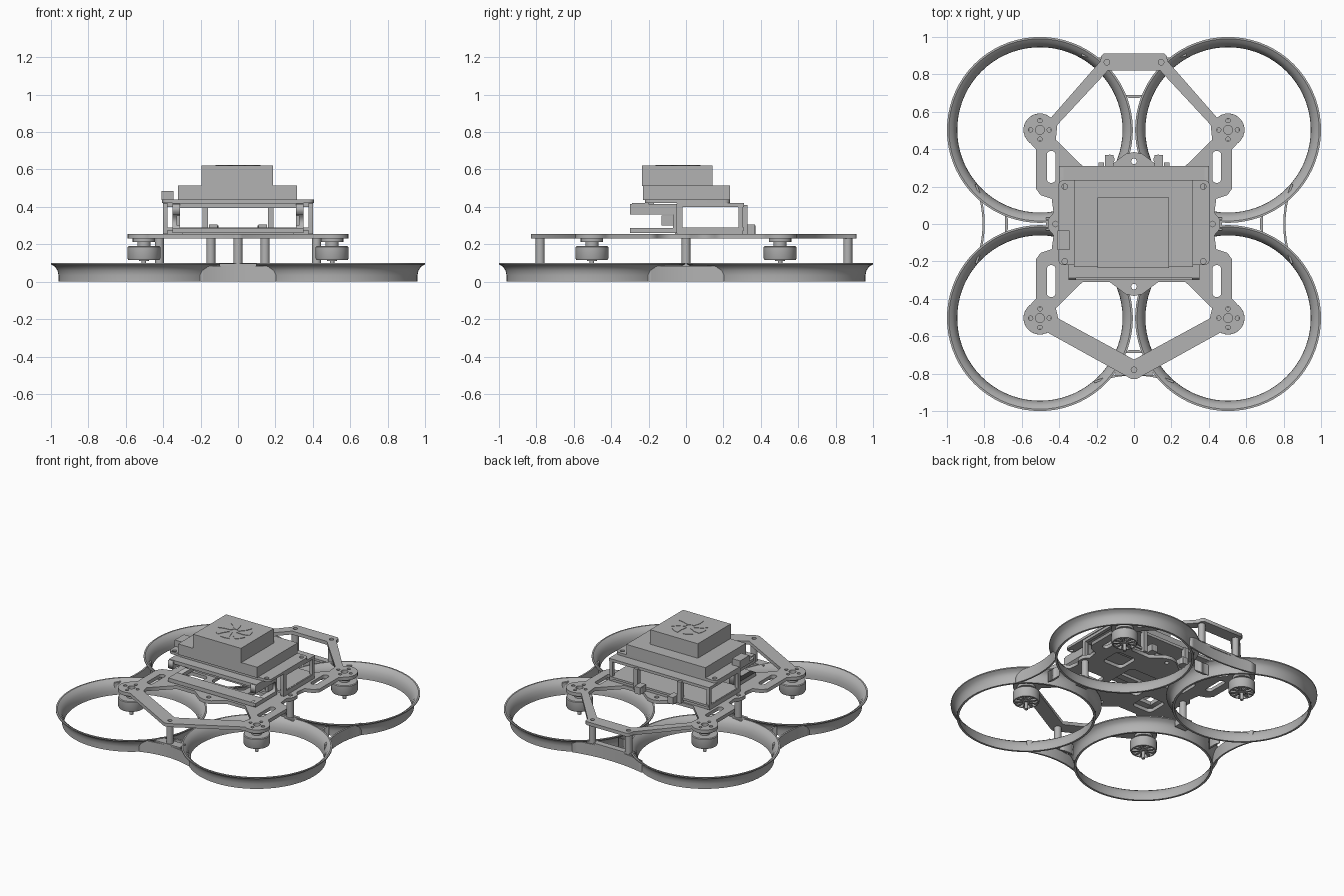
import bpy, bmesh, math
from mathutils import Matrix, Vector

old = bpy.data.objects.get("Cube")
if old:
    bpy.data.objects.remove(old, do_unlink=True)

grey = bpy.data.materials.new("matte grey")
grey.diffuse_color = (0.45, 0.45, 0.45, 1)
grey.use_nodes = True
for node in grey.node_tree.nodes:
    if node.type == 'BSDF_PRINCIPLED':
        node.inputs["Base Color"].default_value = (0.45, 0.45, 0.45, 1)
        node.inputs["Roughness"].default_value = 0.6

M = 0.503       # motor and duct centre offset
CORNERS = [(sx * M, sy * M) for sx in (-1, 1) for sy in (-1, 1)]


def add(name, mesh, smooth=False):
    obj = bpy.data.objects.new(name, mesh)
    bpy.context.scene.collection.objects.link(obj)
    mesh.materials.clear()
    mesh.materials.append(grey)
    if smooth:
        bpy.ops.object.select_all(action='DESELECT')
        obj.select_set(True)
        bpy.context.view_layer.objects.active = obj
        bpy.ops.object.shade_smooth_by_angle(angle=math.radians(35))
    return obj


def box(name, x0, x1, y0, y1, z0, z1):
    bm = bmesh.new()
    bmesh.ops.create_cube(bm, size=1)
    for v in bm.verts:
        v.co = Vector(((x0 + x1) / 2 + v.co.x * (x1 - x0),
                       (y0 + y1) / 2 + v.co.y * (y1 - y0),
                       (z0 + z1) / 2 + v.co.z * (z1 - z0)))
    mesh = bpy.data.meshes.new(name)
    bm.to_mesh(mesh)
    bm.free()
    return add(name, mesh)


def pair(name, x0, x1, *rest):
    box(name + "_left", x0, x1, *rest)
    box(name + "_right", -x1, -x0, *rest)


def lathe(name, profile, x, y, steps=32, closed=True):
    """Spin a closed (radius, z) profile around a vertical axis."""
    bm = bmesh.new()
    rows = [[bm.verts.new((x + r * math.cos(t), y + r * math.sin(t), z)) for r, z in profile]
            for t in (2 * math.pi * i / steps for i in range(steps))]
    n = len(profile)
    for i in range(steps):
        a, b = rows[i], rows[(i + 1) % steps]
        for j in range(n if closed else n - 1):
            k = (j + 1) % n
            bm.faces.new((a[j], b[j], b[k], a[k]))
    if not closed:
        bm.faces.new([r[0] for r in rows])
        bm.faces.new([r[-1] for r in rows])
    bmesh.ops.recalc_face_normals(bm, faces=bm.faces)
    mesh = bpy.data.meshes.new(name)
    bm.to_mesh(mesh)
    bm.free()
    return add(name, mesh, True)


def rod(name, x, y, r, z0, z1, steps=20):
    return lathe(name, [(r, z0), (r, z1)], x, y, steps, False)


def arc(cx, cy, r, a0, a1, n=12):
    return [(cx + r * math.cos(math.radians(a0 + (a1 - a0) * i / n)),
             cy + r * math.sin(math.radians(a0 + (a1 - a0) * i / n))) for i in range(n + 1)]


def circle(cx, cy, r, n=16):
    return arc(cx, cy, r, 0, 360, n)[:-1]


def rounded(x0, x1, y0, y1, r):
    return (arc(x1 - r, y1 - r, r, 0, 90, 5) + arc(x0 + r, y1 - r, r, 90, 180, 5)
            + arc(x0 + r, y0 + r, r, 180, 270, 5) + arc(x1 - r, y0 + r, r, 270, 360, 5))


def mirror(pts):
    return pts + [(-x, y) for x, y in reversed(pts) if x > 1e-4]


def plate(name, loops, z0, z1, matrix=None):
    """Extrude a flat outline (first loop) with holes (other loops)."""
    curve = bpy.data.curves.new(name, 'CURVE')
    curve.dimensions = '2D'
    curve.fill_mode = 'BOTH'
    curve.extrude = (z1 - z0) / 2
    for loop in loops:
        s = curve.splines.new('POLY')
        s.points.add(len(loop) - 1)
        for p, (x, y) in zip(s.points, loop):
            p.co = (x, y, 0, 1)
        s.use_cyclic_u = True
    tmp = bpy.data.objects.new(name + "_outline", curve)
    bpy.context.scene.collection.objects.link(tmp)
    bpy.context.view_layer.update()
    mesh = bpy.data.meshes.new_from_object(tmp.evaluated_get(bpy.context.evaluated_depsgraph_get()))
    bpy.data.objects.remove(tmp, do_unlink=True)
    mesh.name = name
    mesh.transform(Matrix.Translation((0, 0, (z0 + z1) / 2)))
    if matrix:
        mesh.transform(matrix)
    return add(name, mesh)


# Propeller ducts with flared inlet lips
duct = [(.457, 0), (.457, .035), (.462, .06), (.475, .08), (.497, .092), (.497, .1),
        (.487, .1), (.466, .085), (.451, .06), (.443, .03), (.442, 0)]
for x, y in CORNERS:
    lathe("duct", duct, x, y, 72)

# Thin concave walls and webs joining neighbouring ducts
for name, angle, edge, end, half in (("front", 0, .81, .85, .21), ("back", 180, .875, .91, .28),
                                     ("right", -90, .81, .85, .21), ("left", 90, .81, .85, .21)):
    xs = [half * (i / 8 - 1) for i in range(17)]
    bow = [(x, -(edge + (end - edge) * (x / half) ** 2)) for x in xs]
    turn = Matrix.Rotation(math.radians(angle), 4, 'Z')
    plate(name + "_bridge_wall", [bow + [(x, y + .012) for x, y in reversed(bow)]], 0, .085, turn)
    plate(name + "_inner_wall", [[(-.06, -.69), (.06, -.69), (.03, -.675), (-.03, -.675)]], 0, .08, turn)
box("front_pad", -.1, .1, -.81, -.745, .08, .096)
box("back_pad", -.18, .18, .835, .88, .08, .096)
pair("side_pad", .38, .47, -.035, .035, .05, .096)

# Standoffs between ducts and frame
for x, y in ((0, -.78), (-.145, .865), (.145, .865), (-.42, 0), (.42, 0)):
    rod("standoff", x, y, .024, .09, .235)

# Main frame plate
side = [(.525, -.40), (.525, -.19), (.50, -.155), (.44, -.135), (.43, -.06), (.46, -.025)]
outline = mirror(arc(0, -.785, .045, -90, -60, 4) + arc(M, -M, .088, -118, 55)
                 + side + [(x, -y) for x, y in reversed(side)]
                 + arc(M, M, .088, -55, 132) + [(.18, .87), (.175, .9), (.16, .912)])
inner = [(.41, .53), (.418, .45), (.275, .31), (.13, .31), (.045, .375), (0, .385)]
holes = [mirror([(.14, .82)] + inner),
         mirror([(0, -.725)] + [(x, -y) for x, y in [(.405, .505)] + inner[1:]]),
         rounded(-.13, .13, -.13, .13, .03)]
for s in (-1, 1):
    holes += [rounded(s * .443 - .023, s * .443 + .023, t * .305 - .085, t * .305 + .085, .02)
              for t in (-1, 1)]
    holes += [rounded(s * .26 - .08, s * .26 + .08, t * .16 - .08, t * .16 + .08, .03) for t in (-1, 1)]
    holes += [circle(s * .42, 0, .015), circle(s * .145, .865, .015), circle(0, s * .335, .015)]
holes.append(circle(0, -.78, .015))
for x, y in CORNERS:
    holes.append(circle(x, y, .024))
    holes += [circle(x + dx * .05, y + dy * .05, .012, 10) for dx, dy in ((1, 0), (-1, 0), (0, 1), (0, -1))]
plate("frame_plate", [outline] + holes, .23, .255)

# Motors hanging under the frame, with spoked bells
for x, y in CORNERS:
    rod("motor_mount", x, y, .06, .212, .23, 24)
    rod("motor_neck", x, y, .035, .18, .213)
    lathe("motor_bell", [(.088, .125), (.088, .185), (.083, .19), (.03, .19),
                         (.03, .18), (.076, .18), (.076, .115), (.083, .115)], x, y)
    rod("motor_stator", x, y, .06, .135, .182, 24)
    rod("motor_hub", x, y, .026, .11, .14)
    rod("motor_shaft", x, y, .012, .06, .12, 12)
    for i in range(9):
        plate("bell_spoke", [[(.02, -.008), (.08, -.008), (.08, .008), (.02, .008)]], .115, .127,
              Matrix.Translation((x, y, 0)) @ Matrix.Rotation(i * math.tau / 9, 4, 'Z'))

# Lower board on its spacers
box("lower_board", -.395, .395, -.05, .31, .275, .29)
box("lower_front_bar", -.35, .35, -.3, -.2, .26, .287)
box("lower_back_spacer", -.38, .38, .19, .3, .255, .275)
box("lower_mid_spacer", -.3, .3, -.06, -.01, .255, .275)

# Side frames and C-shaped cheeks, drawn in the y-z plane
upright = Matrix(((0, 0, 1, 0), (1, 0, 0, 0), (0, 1, 0, 0), (0, 0, 0, 1)))
for s in (-1, 1):
    plate("side_frame", [rounded(-.05, .305, .255, .42, .005), rounded(-.02, .28, .288, .40, .005)],
          s * .39 - .012, s * .39 + .012, upright)
    plate("side_cheek", [[(-.3, .26), (-.05, .26), (-.05, .415), (-.3, .415), (-.3, .358),
                          (-.07, .358), (-.07, .287), (-.3, .287)]], s * .33 - .02, s * .33 + .02, upright)
    plate("connector_loop", [circle(s * .13, .345, .026), circle(s * .13, .345, .012)], .255, .30)
pair("cheek_block", .31, .33, -.13, -.07, .3, .355)
pair("rear_post", .16, .19, .295, .33, .255, .41)
pair("rear_foot", .11, .155, .3, .37, .255, .305)

# Upper boards
box("upper_front_bar", -.35, .35, -.29, -.2, .395, .42)
box("upper_back_bar", -.4, .4, .23, .31, .40, .42)
plate("upper_board", [rounded(-.405, .405, -.22, .235, .03)]
      + [circle(sx * .37, sy * .2, .015) for sx in (-1, 1) for sy in (-1, 1)], .422, .44)
box("board_support", -.31, .31, .17, .23, .40, .424)
box("board_support_front", -.31, .31, -.22, -.17, .40, .424)
box("side_plug", -.41, -.345, -.14, -.035, .438, .485)

# Computer case and fan cover
box("case_base", -.32, .315, -.23, .235, .438, .515)
box("case_top", -.195, .188, -.235, .143, .513, .62)
for i in range(7):
    blade = arc(0, 0, .028, -20, 20, 3) + arc(0, 0, .12, 32, 0, 4) + [(.08, -.012)]
    blade = [blade[0], blade[-1]] + blade[8:3:-1] + [(.07, .035)] + blade[3:0:-1]
    plate("fan_blade", [blade], .619, .623,
          Matrix.Translation((0, -.043, 0)) @ Matrix.Rotation(i * math.tau / 7, 4, 'Z'))
